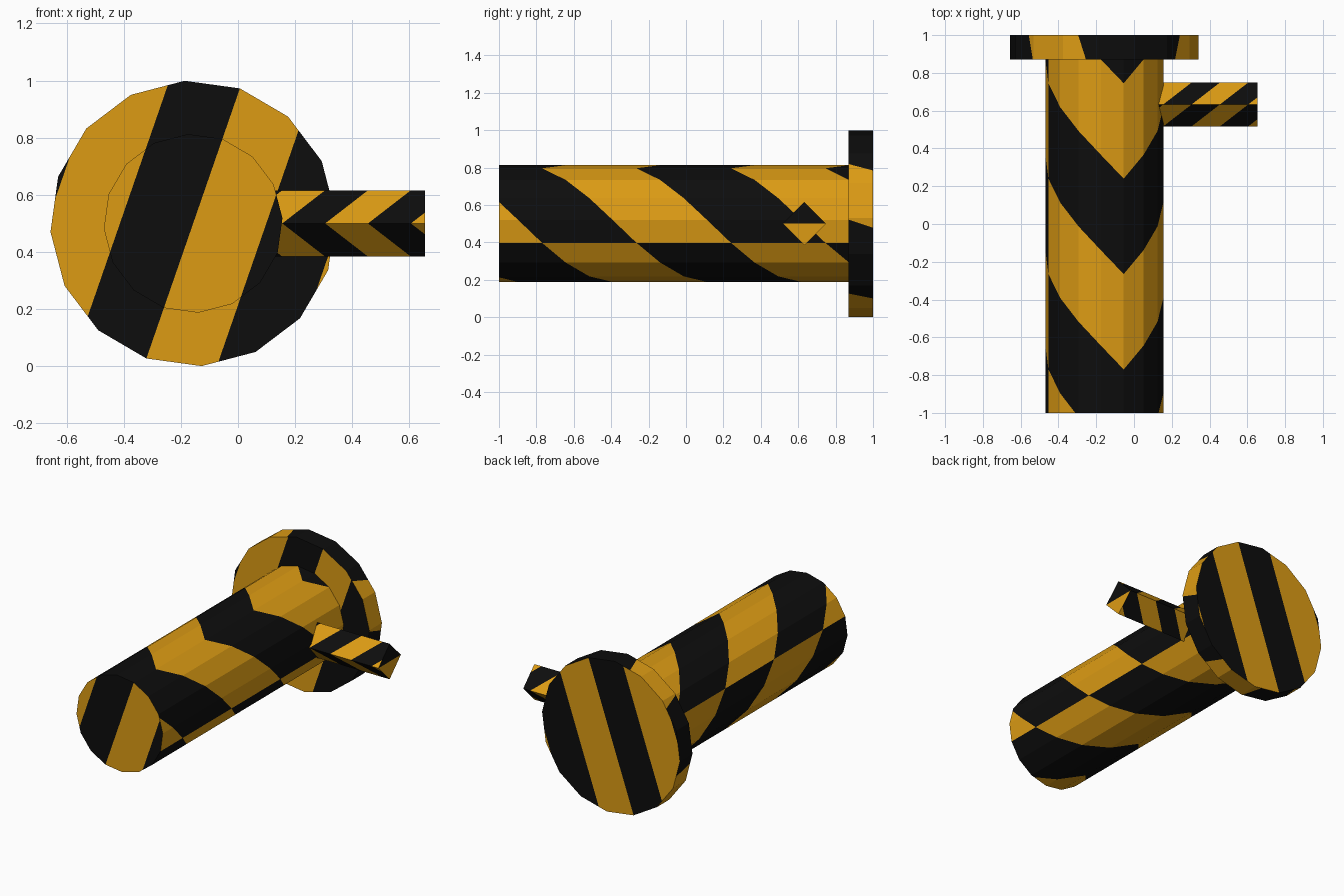
import bpy, bmesh, math
from mathutils import Vector

if "Cube" in bpy.data.objects:
    bpy.data.objects.remove(bpy.data.objects["Cube"])

def material(name, rgb):
    m = bpy.data.materials.new(name)
    m.diffuse_color = (*rgb, 1)
    m.use_nodes = True
    m.node_tree.nodes["Principled BSDF"].inputs["Base Color"].default_value = m.diffuse_color
    return m

BLACK = material("black", (0.004, 0.004, 0.004))
YELLOW = material("amber yellow", (0.72, 0.33, 0.007))


def clip(poly, limit, sign):
    """Keep the part of a polygon of (point, value) where value is past the limit."""
    out = []
    for (p, f), (q, g) in zip(poly, poly[1:] + poly[:1]):
        a, b = sign * (f - limit), sign * (g - limit)
        if a >= 0:
            out.append((p, f))
        if a * b < 0:
            s = a / (a - b)
            out.append((p.lerp(q, s), f + (g - f) * s))
    return out


def add_striped(bm, poly, outward):
    """Cut a flat polygon into bands at whole values; even bands are black."""
    values = [f for _, f in poly]
    for k in range(math.floor(min(values)), math.ceil(max(values))):
        band = clip(clip(poly, k, 1), k + 1, -1)
        if len(band) < 3:
            continue
        face = bm.faces.new([bm.verts.new(p) for p, _ in band])
        face.normal_update()
        if face.normal.dot(outward) < 0:
            face.normal_flip()
        face.material_index = k % 2


def striped_prism(name, centre, axis, apex, sides, radius, start, end,
                  side_value, start_cap=True, end_cap=True):
    """Prism along an axis; stripes mirror about the apex direction and restart each quarter."""
    centre, axis, apex = Vector(centre), Vector(axis), Vector(apex)
    across = apex.cross(axis)
    if across.z > 0:
        across = -across
    bm = bmesh.new()
    step = 360 / sides

    def rim(deg, h):
        a = math.radians(deg)
        return centre + axis * h + (apex * math.cos(a) + across * math.sin(a)) * radius

    # chevron side facets
    for mirror in (1, -1):
        for i in range(sides // 2):
            a, b = i * step, (i + 1) * step
            base = math.floor(a / 90 + 1e-6) * 90
            corners = [(a, start), (b, start), (b, end), (a, end)]
            poly = [(rim(mirror * d, h), side_value(d - base, h)) for d, h in corners]
            add_striped(bm, poly, rim(mirror * (a + b) / 2, 0) - centre)
    # straight stripes on the end caps
    for h, wanted, out in ((start, start_cap, -axis), (end, end_cap, axis)):
        if wanted:
            pts = [rim(i * step, h) for i in range(sides)]
            add_striped(bm, [(p, 1 + (p - centre).dot(across) / 0.242) for p in pts], out)

    bmesh.ops.remove_doubles(bm, verts=bm.verts, dist=1e-4)
    mesh = bpy.data.meshes.new(name)
    bm.to_mesh(mesh)
    bm.free()
    mesh.materials.append(BLACK)
    mesh.materials.append(YELLOW)
    obj = bpy.data.objects.new(name, mesh)
    bpy.context.collection.objects.link(obj)


TILT = math.radians(70.9)
UP = (math.cos(TILT), 0, math.sin(TILT))
CENTRE = (-0.157, 0, 0.5)

# long body
striped_prism("body", CENTRE, (0, 1, 0), UP, 16, 0.313, -1, 0.88,
              lambda d, h: (h + 0.265) / 0.505 - d / 90, end_cap=False)

# wide disc at the back end
striped_prism("end_disc", CENTRE, (0, 1, 0), UP, 16, 0.5, 0.87, 1,
              lambda d, h: 1 + (d - 33 - (h - 0.935) * 38) / 38)

# square handle sticking out to the right
striped_prism("side_handle", (0, 0.633, 0.5), (1, 0, 0), (0, -1, 0), 4, 0.116, 0.1, 0.655,
              lambda d, h: (h - 0.155) / 0.15 - d / 90, start_cap=False)
